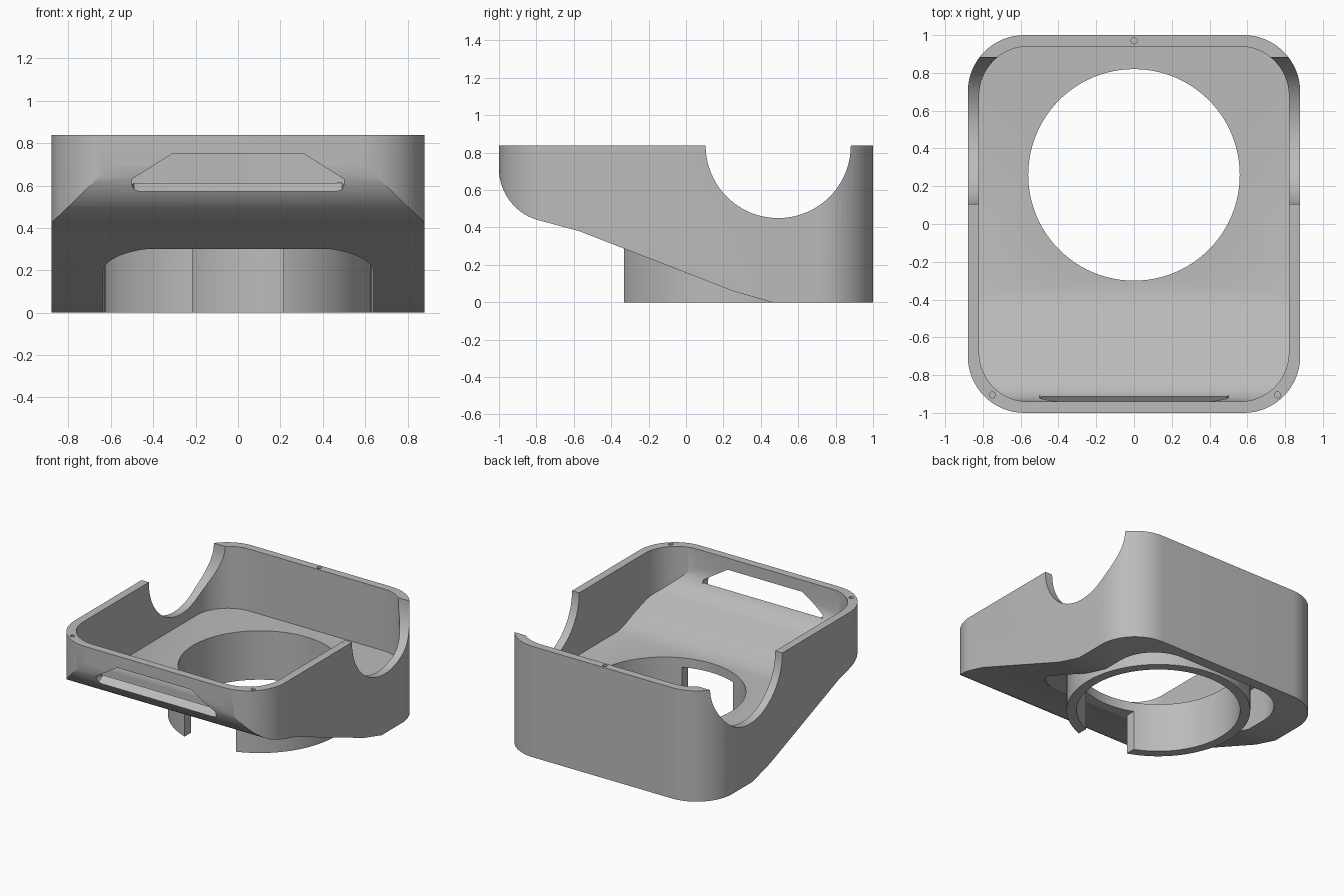
import bpy, bmesh, math

cube = bpy.data.objects.get("Cube")
if cube:
    bpy.data.objects.remove(cube, do_unlink=True)

grey = bpy.data.materials.new("plain_grey")
grey.use_nodes = True
COLOUR = (0.5, 0.5, 0.5, 1)
grey.diffuse_color = COLOUR
grey.node_tree.nodes["Principled BSDF"].inputs["Base Color"].default_value = COLOUR


def loft(name, sections):
    """Closed solid through rings of matching 3D points."""
    bm = bmesh.new()
    rings = [[bm.verts.new(p) for p in s] for s in sections]
    n = len(rings[0])
    for a, b in zip(rings, rings[1:]):
        for i in range(n):
            j = (i + 1) % n
            bm.faces.new((a[i], a[j], b[j], b[i]))
    bm.faces.new(rings[0][::-1])
    bm.faces.new(rings[-1])
    bmesh.ops.recalc_face_normals(bm, faces=bm.faces)
    me = bpy.data.meshes.new(name)
    bm.to_mesh(me)
    bm.free()
    me.materials.append(grey)
    ob = bpy.data.objects.new(name, me)
    bpy.context.collection.objects.link(ob)
    return ob


def upright(name, pts, lo, hi):
    """Extrude an (x, y) outline along z."""
    return loft(name, [[(x, y, z) for x, y in pts] for z in (lo, hi)])


def sideways(name, pts, lo, hi):
    """Extrude a (y, z) outline along x."""
    return loft(name, [[(x, y, z) for y, z in pts] for x in (lo, hi)])


def arc(cx, cy, rx, ry, a0, a1, n):
    return [(cx + rx * math.cos(math.radians(a0 + (a1 - a0) * i / n)),
             cy + ry * math.sin(math.radians(a0 + (a1 - a0) * i / n))) for i in range(n + 1)]


def circle(cx, cy, r, n=96):
    return arc(cx, cy, r, r, 0, 360, n)[:-1]


def rounded_rect(x, y0, y1, r, n=16):
    pts = []
    for cx, cy, a in ((x - r, y1 - r, 0), (r - x, y1 - r, 90),
                      (r - x, y0 + r, 180), (x - r, y0 + r, 270)):
        pts += arc(cx, cy, r, r, a, a + 90, n)
    return pts


def boolean(ob, cutter, op='DIFFERENCE'):
    cutter.hide_render = True
    mod = ob.modifiers.new("cut", 'BOOLEAN')
    mod.operation, mod.object, mod.solver = op, cutter, 'EXACT'
    bpy.ops.object.select_all(action='DESELECT')
    bpy.context.view_layer.objects.active = ob
    ob.select_set(True)
    bpy.ops.object.modifier_apply(modifier=mod.name)
    bpy.data.objects.remove(cutter, do_unlink=True)


TOP = 0.838
RING_Y = 0.26

# Outer body: rounded rectangle trimmed by the side profile
shell = upright("shell", rounded_rect(0.88, -1, 1, 0.3), -0.2, 1.2)
outer_profile = ([(-1.001, TOP)] + arc(-0.72, 0.72, 0.281, 0.29, 180, 255, 14)
                 + [(-0.57, 0.38), (0.25, 0.06), (0.46, 0), (1.2, 0), (1.2, TOP)])
boolean(shell, sideways("outer_profile", outer_profile, -1.2, 1.2), 'INTERSECT')

# Inner cavity with flat floor and curved front
cavity = upright("cavity", rounded_rect(0.82, -0.94, 0.94, 0.26), 0.1, 1.4)
inner_profile = ([(-0.941, 1.1)] + arc(-0.72, 0.72, 0.221, 0.22, 180, 255, 14)
                 + [(-0.55, 0.435), (-0.45, 0.395), (-0.36, 0.37), (1.2, 0.37), (1.2, 1.1)])
boolean(cavity, sideways("inner_profile", inner_profile, -1.2, 1.2), 'INTERSECT')
boolean(shell, cavity)

# Recess under the floor, round opening and side notches
boolean(shell, upright("recess", rounded_rect(0.64, -0.38, 0.92, 0.3), -0.3, 0.3))
boolean(shell, upright("opening", circle(0, RING_Y, 0.56), 0.2, 0.6))
boolean(shell, sideways("notches", circle(0.493, 0.838, 0.388), -1.2, 1.2))

# Front slot with a sill that rises inward
half = [(0.31, 0.75), (0.5, 0.63), (0.5, 0.605), (0.49, 0.58), (0.465, 0.57)]
outline = half + [(-x, z) for x, z in reversed(half)]
raised = [(x, z + (0.615 - 0.57) * (z < 0.6) * (0.615 - z) / 0.045) for x, z in outline]
boolean(shell, loft("slot", [[(x, y, z) for x, z in pts] for y, pts in
                             ((-1.1, outline), (-0.965, outline), (-0.91, raised), (-0.8, raised))]))

# Small pin holes in the rim
for x, y in ((0, 0.97), (0.76, -0.905), (-0.75, -0.905)):
    boolean(shell, upright("pin_hole", circle(x, y, 0.016, 24), TOP - 0.08, 1))

# Hanging ring, open at the front
ring = upright("ring", circle(0, RING_Y, 0.63), 0, 0.3)
boolean(ring, upright("ring_bore", circle(0, RING_Y, 0.56), -0.1, 0.5))
boolean(ring, upright("ring_gap", [(-0.214, -0.6), (0.214, -0.6), (0.214, 0.1), (-0.214, 0.1)], -0.1, 0.5))

bpy.ops.object.select_all(action='DESELECT')
for ob in (shell, ring):
    ob.select_set(True)
bpy.context.view_layer.objects.active = shell
bpy.ops.object.shade_smooth_by_angle(angle=math.radians(20))
